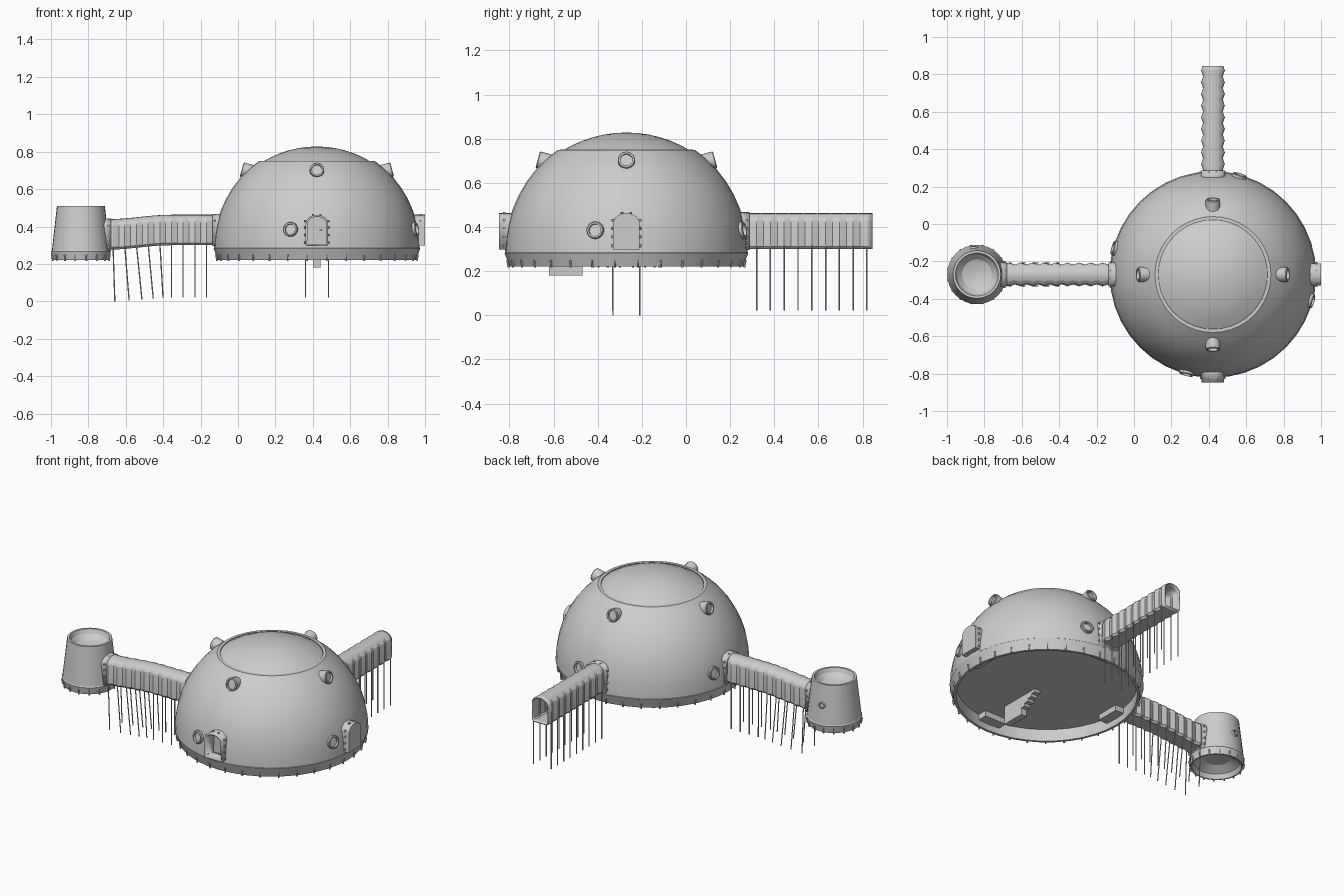
import bpy, bmesh, math
from mathutils import Matrix, Vector

if "Cube" in bpy.data.objects:
    bpy.data.objects.remove(bpy.data.objects["Cube"])

CX, CY = 0.422, -0.27         # dome centre
TX = -0.84                    # tower centre x
FLOOR = 0.295                 # underside of the dome floor
grey = bpy.data.materials.new("plain_grey")
grey.diffuse_color = (0.61, 0.61, 0.61, 1)
grey.use_nodes = True
grey.node_tree.nodes["Principled BSDF"].inputs["Base Color"].default_value = grey.diffuse_color


def finish(name, bm, solid=0):
    bmesh.ops.remove_doubles(bm, verts=bm.verts, dist=1e-5)
    bmesh.ops.recalc_face_normals(bm, faces=bm.faces)
    me = bpy.data.meshes.new(name)
    bm.to_mesh(me)
    bm.free()
    ob = bpy.data.objects.new(name, me)
    bpy.context.collection.objects.link(ob)
    me.materials.append(grey)
    if solid:
        mod = ob.modifiers.new("wall", 'SOLIDIFY')
        mod.thickness = solid
        mod.offset = -1
    return ob


def bridge(bm, rings):
    for a, b in zip(rings, rings[1:]):
        n = len(a)
        for i in range(n):
            bm.faces.new((a[i], a[(i + 1) % n], b[(i + 1) % n], b[i]))


def lathe(name, profile, n, mat):
    bm = bmesh.new()
    rings = [[bm.verts.new(mat @ Vector((r * math.cos(2 * math.pi * i / n),
                                         r * math.sin(2 * math.pi * i / n), z)))
              for i in range(n)] for r, z in profile]
    bridge(bm, rings)
    return finish(name, bm)


def cyl(bm, p, q, r, n=6):
    p, q = Vector(p), Vector(q)
    d = q - p
    m = Matrix.Translation((p + q) / 2) @ d.to_track_quat('Z', 'Y').to_matrix().to_4x4()
    bmesh.ops.create_cone(bm, cap_ends=True, segments=n, radius1=r, radius2=r,
                          depth=d.length, matrix=m)


def box(bm, lo, hi):
    lo, hi = Vector(lo), Vector(hi)
    m = Matrix.Translation((lo + hi) / 2) @ Matrix.Diagonal((*(hi - lo), 1))
    bmesh.ops.create_cube(bm, size=1, matrix=m)


def frame(az, cx=CX, cy=CY):
    # local y points outward in the direction of az
    return Matrix.Translation((cx, cy, 0)) @ Matrix.Rotation(math.radians(az - 90), 4, 'Z')


def arch(w=0.06, z0=0.30, z1=0.463, n=10, c=0):
    # arched outline; c chamfers the lower corners
    spring = z1 - 0.045
    pts = [(w - c, z0), (w, z0 + c)] if c else [(w, z0)]
    pts += [(w * math.cos(math.pi * i / n), spring + 0.045 * math.sin(math.pi * i / n))
            for i in range(n + 1)]
    return pts + ([(-w, z0 + c), (c - w, z0)] if c else [(-w, z0)])


def sweep(name, pts, stations, mat, caps=False, solid=0):
    # stations: (distance, width scale, drop)
    bm = bmesh.new()
    rings = [[bm.verts.new(mat @ Vector((u * s, d, z - dz))) for u, z in pts]
             for d, s, dz in stations]
    bridge(bm, rings)
    if caps:
        bm.faces.new(rings[0])
        bm.faces.new(rings[-1])
    return finish(name, bm, solid)


# main dome: recessed floor, tapered skirt, shell, rim and raised cap
prof = [(0, FLOOR), (.515, FLOOR), (.515, .22), (.53, .22), (.552, .282)]
t_end = math.acos(.31 / .55)
prof += [(.55 * math.cos(t_end * i / 8), .284 + .564 * math.sin(t_end * i / 8)) for i in range(9)]
prof += [(.292, .75), (.292, .742)]
t0 = math.acos(.29 / .55)
prof += [(.55 * math.cos(t0 + (math.pi / 2 - t0) * i / 6),
          .28 + .548 * math.sin(t0 + (math.pi / 2 - t0) * i / 6)) for i in range(7)]
dome = lathe("main_dome", prof, 40, Matrix.Translation((CX, CY, 0)))

# small tower with a hollow top and underside
lathe("tower", [(0, .29), (.08, .28), (.13, .25), (.142, .222), (.15, .222), (.159, .266),
                (.155, .272), (.128, .51), (.115, .51), (.105, .485), (.08, .46), (.04, .448),
                (0, .445)], 32, Matrix.Translation((TX, CY, 0)))


# pins around both skirts
def pins(name, cx, r, n):
    bm = bmesh.new()
    for i in range(n):
        a = 2 * math.pi * (i + .5) / n
        c, s = math.cos(a), math.sin(a)
        cyl(bm, (cx + r * c, CY + r * s, .217),
            (cx + (r + .006) * c, CY + (r + .006) * s, .25), .005)
    finish(name, bm)


pins("dome_pins", CX, .536, 32)
pins("tower_pins", TX, .152, 16)


# portholes: short tubes with recessed glass
def porthole(name, cx, az, r, z, tilt, length, rad=.039):
    a, t = math.radians(az), math.radians(tilt)
    d = Vector((math.cos(a) * math.cos(t), math.sin(a) * math.cos(t), math.sin(t)))
    m = Matrix.Translation((cx + r * math.cos(a), CY + r * math.sin(a), z)) \
        @ d.to_track_quat('Z', 'Y').to_matrix().to_4x4()
    lathe(name, [(rad, -length), (rad, -.004), (rad * .92, 0), (rad * .72, 0),
                 (rad * .72, -.015), (0, -.015)], 20, m)


for k in range(4):
    porthole(f"upper_porthole_{k}", CX, 90 * k, .402, .705, 15, .10)
    porthole(f"lower_porthole_{k}", CX, 90 * k - 15, .555, .387, 10, .05)
porthole("tower_porthole", TX, 96, .152, .385, 5, .03, .02)


# bolts over an arched collar
def bolts(name, mat, d, w, drop=0):
    bm = bmesh.new()
    spots = [(s * w, z, s, 0) for s in (-1, 1) for z in (.315, .355, .395, .43)]
    spots += [(s * .02, .46, 0, 1) for s in (-1, 1)]
    for u, z, nu, nz in spots:
        p = Vector((u, d, z - drop))
        n = Vector((nu, 0, nz)) * .008
        cyl(bm, mat @ (p - n), mat @ (p + n), .006)
    finish(name, bm)


# bellows tunnels on thin legs
def tunnel(name, az, bend):
    m = frame(az)

    def drop(d):
        t = min(max((d - .78) / .34, 0), 1)
        return bend * t * t * (3 - 2 * t)
    st = [(.50, .86, 0)]
    st += [(.59 + .03125 * j, 1.0 if j % 2 == 0 else .84, drop(.59 + .03125 * j))
           for j in range(-1, 17)]
    st.append((1.114, .9, drop(1.114)))
    sweep(name, arch(.063, c=.012), st, m, solid=.007)
    bm = bmesh.new()
    for k in range(9):
        d = .59 + .0625 * k
        slope = (drop(d + .01) - drop(d - .01)) / .02
        for u in (-.061, .061):
            cyl(bm, m @ Vector((u, d, .315 - drop(d))),
                m @ Vector((u, d - .28 * slope, .021 - drop(d) * .9)), .0033, 6)
    finish(name + "_legs", bm)
    sweep(name + "_collar", arch(.064, .295, .467), [(.49, 1, 0), (.557, 1, 0)], m, solid=.012)
    bolts(name + "_bolts", m, .545, .064)


tunnel("back_tunnel", 90, 0)
tunnel("left_tunnel", 180, .024)

# collar where the left tunnel meets the tower
tm = frame(0, TX)
sweep("tower_collar", arch(.064, .295, .47), [(.10, 1, .026), (.16, 1, .026)], tm, solid=.012)
bolts("tower_collar_bolts", tm, .148, .064, .026)

# right door: plain closed porch
rm = frame(0)
sweep("right_door", arch(.06, .298), [(.48, 1, 0), (.578, 1, 0)], rm, caps=True)
bolts("right_door_bolts", rm, .553, .06)

# front door: open porch cut into the dome, with a recessed door, panel and handle
fm = frame(-90)
cutter = sweep("front_cutter", arch(.055, .303, .458), [(.465, 1, 0), (.60, 1, 0)], fm, caps=True)
cutter.hide_render = True
cutter.hide_set(True)
cut = dome.modifiers.new("door_opening", 'BOOLEAN')
cut.operation = 'DIFFERENCE'
cut.object = cutter
sweep("front_porch", arch(.06, .298), [(.465, 1, 0), (.577, 1, 0)], fm, solid=.011)
sweep("front_door", arch(.052, .304, .456), [(.46, 1, 0), (.50, 1, 0)], fm, caps=True)
sweep("front_door_panel", arch(.036, .312, .44), [(.49, 1, 0), (.506, 1, 0)], fm, caps=True)
bolts("front_door_bolts", fm, .553, .06)
bm = bmesh.new()
box(bm, (.435, -.785, .378), (.452, -.77, .385))
finish("front_door_handle", bm)

# steps under the floor, rising towards the middle
bm = bmesh.new()
box(bm, (CX - .02, -.62, .18), (CX + .02, -.47, FLOOR + .002))
for i in range(4):
    box(bm, (CX - .02, -.475 + .03 * i, .222 + .018 * i),
        (CX + .02, -.44 + .03 * i, FLOOR + .002))
finish("under_steps", bm)

# support blocks inside the skirt, below each opening
bm = bmesh.new()
for k in range(4):
    a = math.radians(90 * k)
    start = len(bm.verts)
    box(bm, (.45, -.075, .26), (.518, .075, FLOOR + .002))
    bm.verts.ensure_lookup_table()
    bmesh.ops.transform(bm, verts=bm.verts[start:],
                        matrix=Matrix.Translation((CX, CY, 0)) @ Matrix.Rotation(a, 4, 'Z'))
finish("skirt_blocks", bm)

# smooth shading with sharp edges kept; dome and tunnels keep their shallow creases
for ob in list(bpy.context.collection.objects):
    if ob.hide_render:
        continue
    bpy.ops.object.select_all(action='DESELECT')
    bpy.context.view_layer.objects.active = ob
    ob.select_set(True)
    crisp = ob.name in ("main_dome", "back_tunnel", "left_tunnel", "tower")
    bpy.ops.object.shade_smooth_by_angle(angle=math.radians(16 if crisp else 30))
